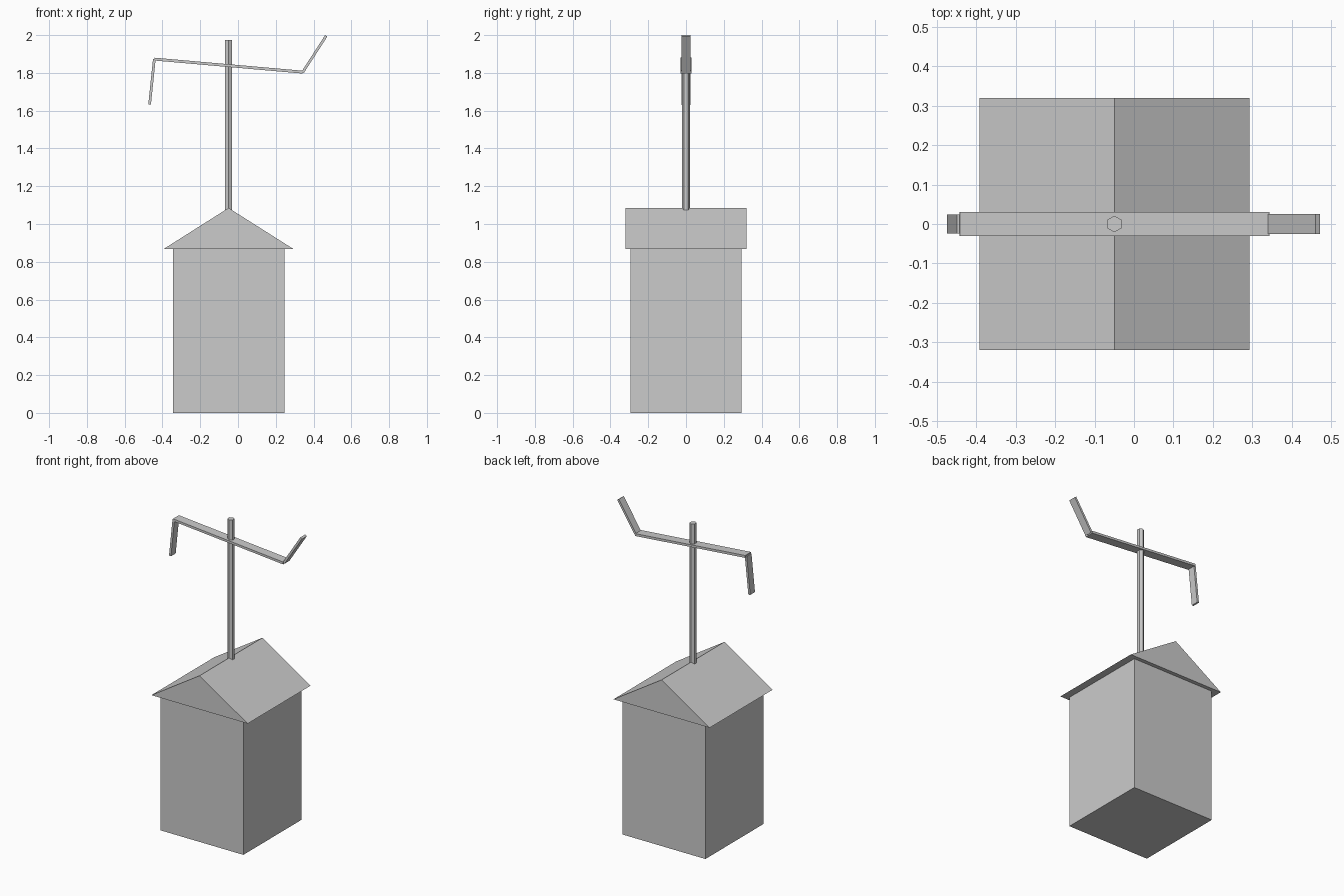
import bpy
import math
from mathutils import Vector

cube = bpy.data.objects.get("Cube")
if cube:
    bpy.data.objects.remove(cube, do_unlink=True)

CENTRE_X = -0.05
EAVES = 0.868
RIDGE = 1.085

grey = bpy.data.materials.new("plain_grey")
grey.use_nodes = True
colour = (0.6, 0.6, 0.6, 1)
grey.diffuse_color = colour
grey.node_tree.nodes["Principled BSDF"].inputs["Base Color"].default_value = colour


def finish(obj, name):
    obj.name = name
    obj.data.materials.append(grey)
    return obj


def box(name, centre, size, tilt=0):
    bpy.ops.mesh.primitive_cube_add(size=1, location=centre, rotation=(0, tilt, 0))
    obj = bpy.context.object
    obj.scale = size
    return finish(obj, name)


def bar(name, start, end, thickness, width):
    """Flat strip between two (x, z) points, spanning the given width in y."""
    a, b = Vector((start[0], 0, start[1])), Vector((end[0], 0, end[1]))
    d = b - a
    return box(name, (a + b) / 2, (d.length, width, thickness), -math.atan2(d.z, d.x))


def prism(name, profile, half_depth):
    """Extrude an (x, z) profile along y."""
    n = len(profile)
    verts = [(x, y, z) for y in (-half_depth, half_depth) for x, z in profile]
    faces = [tuple(range(n)), tuple(reversed(range(n, 2 * n)))]
    faces += [(i, i + n, (i + 1) % n + n, (i + 1) % n) for i in range(n)]
    mesh = bpy.data.meshes.new(name)
    mesh.from_pydata(verts, [], faces)
    obj = bpy.data.objects.new(name, mesh)
    bpy.context.collection.objects.link(obj)
    return finish(obj, name)


# Square base and gabled roof
box("base_block", (CENTRE_X, 0, EAVES / 2), (0.59, 0.59, EAVES))
prism("gable_roof", [(CENTRE_X - 0.343, EAVES), (CENTRE_X + 0.343, EAVES),
                     (CENTRE_X, RIDGE)], 0.32)

# Hexagonal pole, corners toward front and back
bottom, top = 1.07, 1.975
bpy.ops.mesh.primitive_cylinder_add(vertices=6, radius=0.021, depth=top - bottom,
                                    location=(CENTRE_X, 0, (bottom + top) / 2))
finish(bpy.context.object, "pole")

# Tilted crossbar with bent ends
left_bend, right_bend = (0.343, 1.804), (-0.443, 1.873)
bar("crossbar", right_bend, left_bend, 0.015, 0.06)
bar("right_drop_arm", right_bend, (-0.468, 1.632), 0.014, 0.048)
bar("left_raised_arm", left_bend, (0.467, 1.996), 0.014, 0.05)
